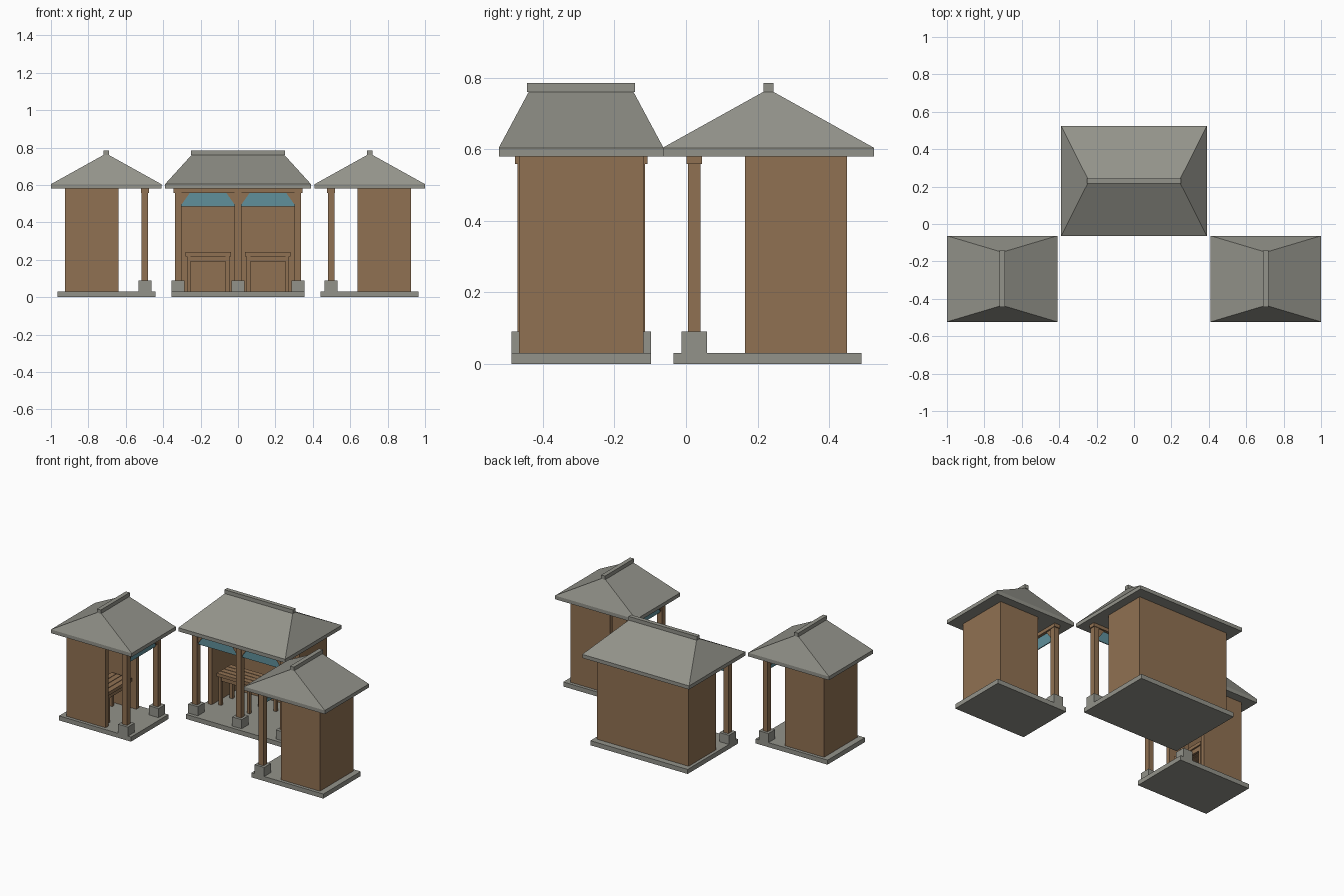
import bpy, bmesh, math
from mathutils import Matrix, Vector

if "Cube" in bpy.data.objects:
    bpy.data.objects.remove(bpy.data.objects["Cube"])


def material(name, rgb):
    m = bpy.data.materials.new(name)
    m.diffuse_color = (*rgb, 1)
    m.use_nodes = True
    m.node_tree.nodes["Principled BSDF"].inputs["Base Color"].default_value = m.diffuse_color
    return m


STONE = material("grey stone", (0.29, 0.29, 0.255))
WOOD = material("brown wood", (0.28, 0.165, 0.085))
CLOTH = material("teal cloth", (0.115, 0.28, 0.33))


def finish(bm, name, mat, place):
    bmesh.ops.recalc_face_normals(bm, faces=bm.faces[:])
    me = bpy.data.meshes.new(name)
    bm.to_mesh(me)
    bm.free()
    me.materials.append(mat)
    ob = bpy.data.objects.new(name, me)
    ob.matrix_world = place
    bpy.context.collection.objects.link(ob)
    return ob


def box(name, mat, place, x0, x1, y0, y1, z0, z1):
    bm = bmesh.new()
    bmesh.ops.create_cube(bm, size=1)
    for v in bm.verts:
        v.co = Vector(((x0 + x1) / 2 + v.co.x * (x1 - x0),
                       (y0 + y1) / 2 + v.co.y * (y1 - y0),
                       (z0 + z1) / 2 + v.co.z * (z1 - z0)))
    return finish(bm, name, mat, place)


def prism(name, mat, place, outline, y0, y1):
    # outline in x/z, extruded through y
    bm = bmesh.new()
    f = bm.faces.new([bm.verts.new((x, y0, z)) for x, z in outline])
    ext = bmesh.ops.extrude_face_region(bm, geom=[f])
    vs = [g for g in ext["geom"] if isinstance(g, bmesh.types.BMVert)]
    bmesh.ops.translate(bm, verts=vs, vec=(0, y1 - y0, 0))
    return finish(bm, name, mat, place)


def hip_roof(place, half, y0, y1, ridge):
    # thick eave edge with a hipped top rising to a ridge
    yc = (y0 + y1) / 2
    box("roof_eave", STONE, place, -half, half, y0, y1, 0.58, 0.604)
    bm = bmesh.new()
    a, b, c, d = [bm.verts.new((x, y, 0.604)) for x, y in
                  ((-half, y0), (half, y0), (half, y1), (-half, y1))]
    l, r = [bm.verts.new((x, yc, 0.768)) for x in (-ridge, ridge)]
    for f in ((a, b, r, l), (c, d, l, r), (b, c, r), (d, a, l), (d, c, b, a)):
        bm.faces.new(f)
    finish(bm, "roof_slopes", STONE, place)
    cap = ridge + 0.009
    box("ridge_cap", STONE, place, -cap, cap, yc - 0.014, yc + 0.014, 0.76, 0.785)


def table(place, xc):
    # plank top, apron and four legs
    for i in range(4):
        y = 0.18 + i * 0.038
        box("table_plank", WOOD, place, xc - 0.122, xc + 0.122, y, y + 0.034, 0.218, 0.24)
    for y in (0.19, 0.308):
        box("table_apron", WOOD, place, xc - 0.11, xc + 0.11, y, y + 0.014, 0.19, 0.22)
    for s in (-1, 1):
        x = xc + s * 0.104
        box("table_end_apron", WOOD, place, x - 0.006, x + 0.006, 0.19, 0.322, 0.19, 0.22)
        for y in (0.188, 0.304):
            box("table_leg", WOOD, place, x - 0.01, x + 0.01, y, y + 0.02, 0.03, 0.22)


def stall(place, posts):
    w = posts[-1]                       # half spacing of the outer posts
    eave = 0.39 if len(posts) == 3 else 0.23
    box("floor_slab", STONE, place, -w - 0.035, w + 0.035, -0.035, 0.49, 0, 0.03)
    # walls open to the front
    o = w + 0.014
    box("back_wall", WOOD, place, -o, o, 0.422, 0.45, 0.03, 0.58)
    for s in (-1, 1):
        x0, x1 = sorted((s * o, s * (o - 0.028)))
        box("side_wall", WOOD, place, x0, x1, 0.165, 0.422, 0.03, 0.58)
    # posts on stone footings under a front beam
    for x in posts:
        box("post_footing", STONE, place, x - 0.035, x + 0.035, -0.012, 0.058, 0.03, 0.09)
        box("front_post", WOOD, place, x - 0.018, x + 0.018, 0.005, 0.041, 0.09, 0.58)
    box("front_beam", WOOD, place, -w - 0.025, w + 0.025, 0.002, 0.044, 0.558, 0.58)
    # each bay has a cloth valance, corner braces and a table
    for a, b in zip(posts, posts[1:]):
        l, r = a + 0.018, b - 0.018
        box("cloth_valance", CLOTH, place, l, r, 0.02, 0.026, 0.485, 0.558)
        for x, s in ((l, 1), (r, -1)):
            prism("corner_brace", WOOD, place,
                  [(x, 0.495), (x + s * 0.045, 0.558), (x, 0.558)], 0.012, 0.034)
        table(place, (a + b) / 2)
    hip_roof(place, eave, -0.065, 0.525, eave * 0.618)


def placed(x, y, angle):
    return Matrix.Translation((x, y, 0)) @ Matrix.Rotation(math.radians(angle), 4, "Z")


# wide middle stall and two narrow ones facing inwards
stall(placed(0, 0, 0), (-0.32, 0, 0.32))
stall(placed(0.475, -0.293, -90), (-0.16, 0.16))
stall(placed(-0.475, -0.293, 90), (-0.16, 0.16))
